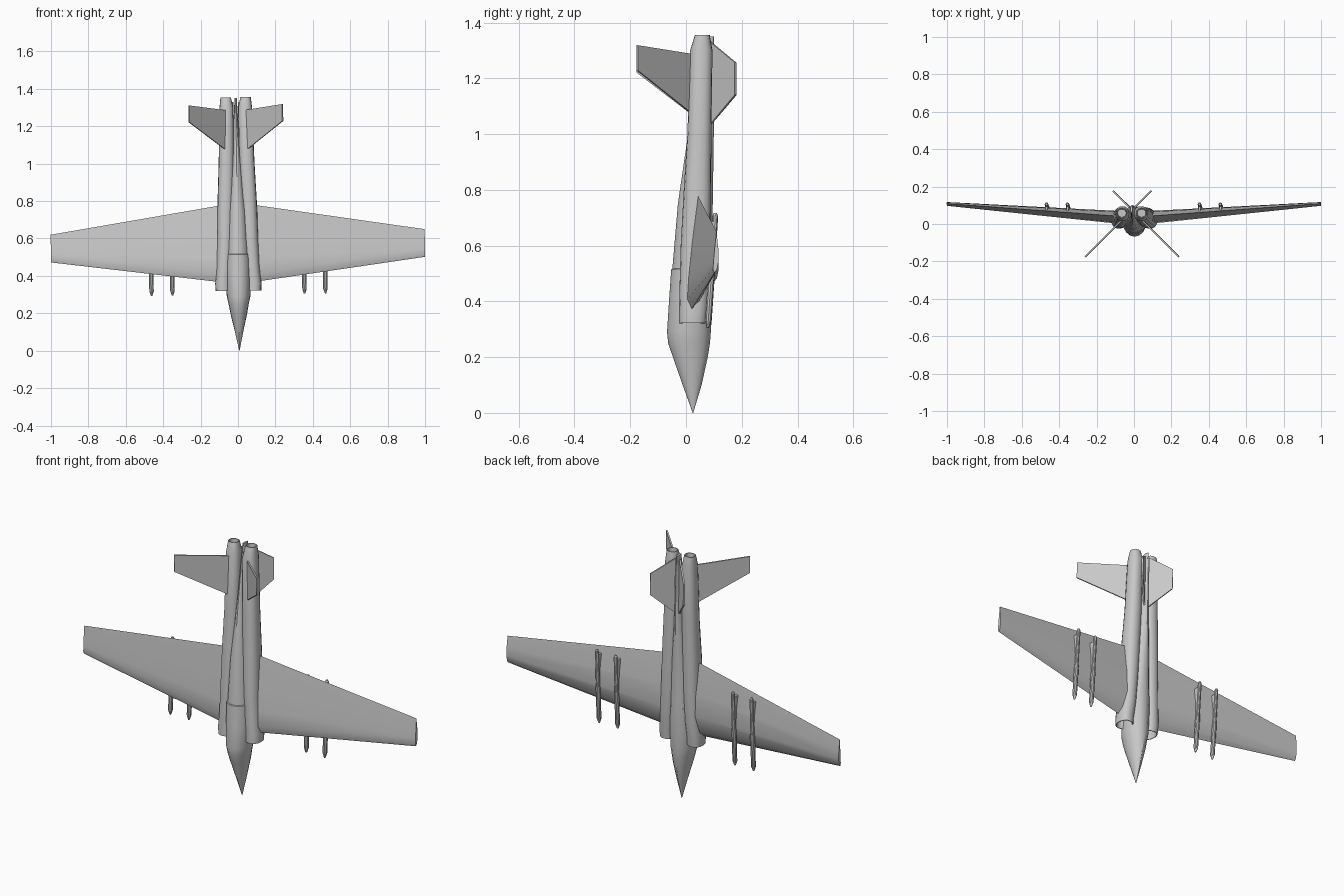
import bpy, bmesh, math
from mathutils import Matrix

cube = bpy.data.objects.get("Cube")
if cube:
    bpy.data.objects.remove(cube, do_unlink=True)

grey = bpy.data.materials.new("light_grey")
grey.use_nodes = True
colour = (0.58, 0.58, 0.58, 1)
grey.diffuse_color = colour
grey.node_tree.nodes["Principled BSDF"].inputs["Base Color"].default_value = colour

# The whole aircraft stands on its nose and leans slightly sideways
LEAN = Matrix.Translation((0, 0, 0.5)) @ Matrix.Rotation(-0.015, 4, 'Y') @ Matrix.Translation((0, 0, -0.5))


def skin(name, rings, smooth=True):
    """Bridge equal rings of points into a closed body."""
    bm = bmesh.new()
    loops = [[bm.verts.new(p) for p in ring] for ring in rings]
    n = len(loops[0])
    for a, b in zip(loops, loops[1:]):
        for i in range(n):
            j = (i + 1) % n
            bm.faces.new((a[i], a[j], b[j], b[i]))
    bm.faces.new(loops[0])
    bm.faces.new(loops[-1])
    bmesh.ops.recalc_face_normals(bm, faces=bm.faces)
    bm.transform(LEAN)
    mesh = bpy.data.meshes.new(name)
    bm.to_mesh(mesh)
    bm.free()
    mesh.materials.append(grey)
    ob = bpy.data.objects.new(name, mesh)
    bpy.context.collection.objects.link(ob)
    if smooth:
        bpy.ops.object.select_all(action='DESELECT')
        ob.select_set(True)
        bpy.context.view_layer.objects.active = ob
        bpy.ops.object.shade_smooth_by_angle(angle=math.radians(30))
    return ob


def loft(name, stations, sides=16, power=1.0):
    """Stations are (z, centre x, half width, front y, back y)."""
    def soft(v):
        return math.copysign(abs(v) ** power, v)
    rings = []
    for z, cx, rx, y0, y1 in stations:
        angles = [2 * math.pi * i / sides for i in range(sides)]
        rings.append([(cx + rx * soft(math.cos(a)),
                       (y0 + y1) / 2 + (y1 - y0) / 2 * soft(math.sin(a)), z) for a in angles])
    return skin(name, rings)


# Fuselage with a canopy step and a spine fading into a thin tail
loft("fuselage", [
    (0.0, 0, .001, .024, .026), (.10, 0, .022, -.012, .056), (.20, 0, .045, -.047, .078),
    (.25, 0, .054, -.064, .086), (.29, 0, .063, -.068, .089), (.40, 0, .066, -.061, .091),
    (.515, 0, .065, -.053, .092), (.517, 0, .060, -.049, .092), (.75, 0, .048, -.029, .096),
    (.95, 0, .030, .000, .099), (1.10, 0, .019, .022, .101), (1.35, 0, .006, .060, .101)])

# Wing profile: (fraction of chord, y at root)
AIRFOIL = [(0, .020), (.09, .004), (.3, .010), (.6, .023), (1, .044),
           (.6, .066), (.3, .071), (.08, .050)]


def wing_section(side, x):
    f = (x - .11) / .89
    lead, trail = .37 + .117 * f, .775 - .14 * f
    return [(side * x, y + f * (.108 + .3 * (y - .04) - y), lead + c * (trail - lead))
            for c, y in AIRFOIL]


def fin(name, side, back, outline):
    """Thin diagonal plate; outline is (distance from axis, z)."""
    d = math.sqrt(.5)
    rings = []
    for t in (-.004, .004):
        rings.append([(side * d * (r + t), .075 + back * d * (r - t), z) for r, z in outline])
    skin(name, rings, smooth=False)


for side, label in ((1, "left"), (-1, "right")):
    skin(label + "_wing", [wing_section(side, x) for x in (.05, 1.0)])

    # Engine nacelle: recessed intake, long duct, tapered hollow nozzle
    loft(label + "_nacelle", [(z, side * cx, rx, y0, y1) for z, cx, rx, y0, y1 in (
        (.40, .080, .030, -.012, .058), (.32, .082, .036, -.021, .068),
        (.32, .082, .040, -.025, .072), (.36, .083, .041, -.025, .076),
        (.45, .075, .041, -.023, .084), (.60, .068, .042, -.019, .088),
        (.80, .062, .043, -.008, .090), (1.0, .055, .041, .005, .091),
        (1.30, .050, .037, .015, .095), (1.355, .053, .028, .032, .085),
        (1.355, .053, .024, .036, .081), (1.32, .053, .022, .038, .079))], power=.85)

    # Crossed tail fins
    fin(label + "_upper_fin", side, -1, [(.06, 1.063), (.354, 1.225), (.354, 1.315), (.06, 1.285)])
    fin(label + "_lower_fin", side, 1, [(.02, 1.035), (.145, 1.14), (.145, 1.255), (.02, 1.33)])

    # Slim stores under each wing, tilted with the wing, on narrow pylons
    for x, spot in ((.353, "inner"), (.465, "outer")):
        stations = [(z, side * x, r, y - r, y + r) for z, r, y in (
            (.30, .004, .078), (.325, .012, .080), (.50, .012, .092),
            (.505, .010, .093), (.70, .010, .105), (.71, .006, .105))]
        loft(f"{label}_{spot}_store", stations, sides=10)
        skin(f"{label}_{spot}_pylon", [
            [(side * x + dx, y0, z), (side * x - dx, y0, z), (side * x - dx, y1, z), (side * x + dx, y1, z)]
            for dx, y0, y1, z in ((.006, .07, .09, .46), (.006, .065, .102, .68))], smooth=False)
